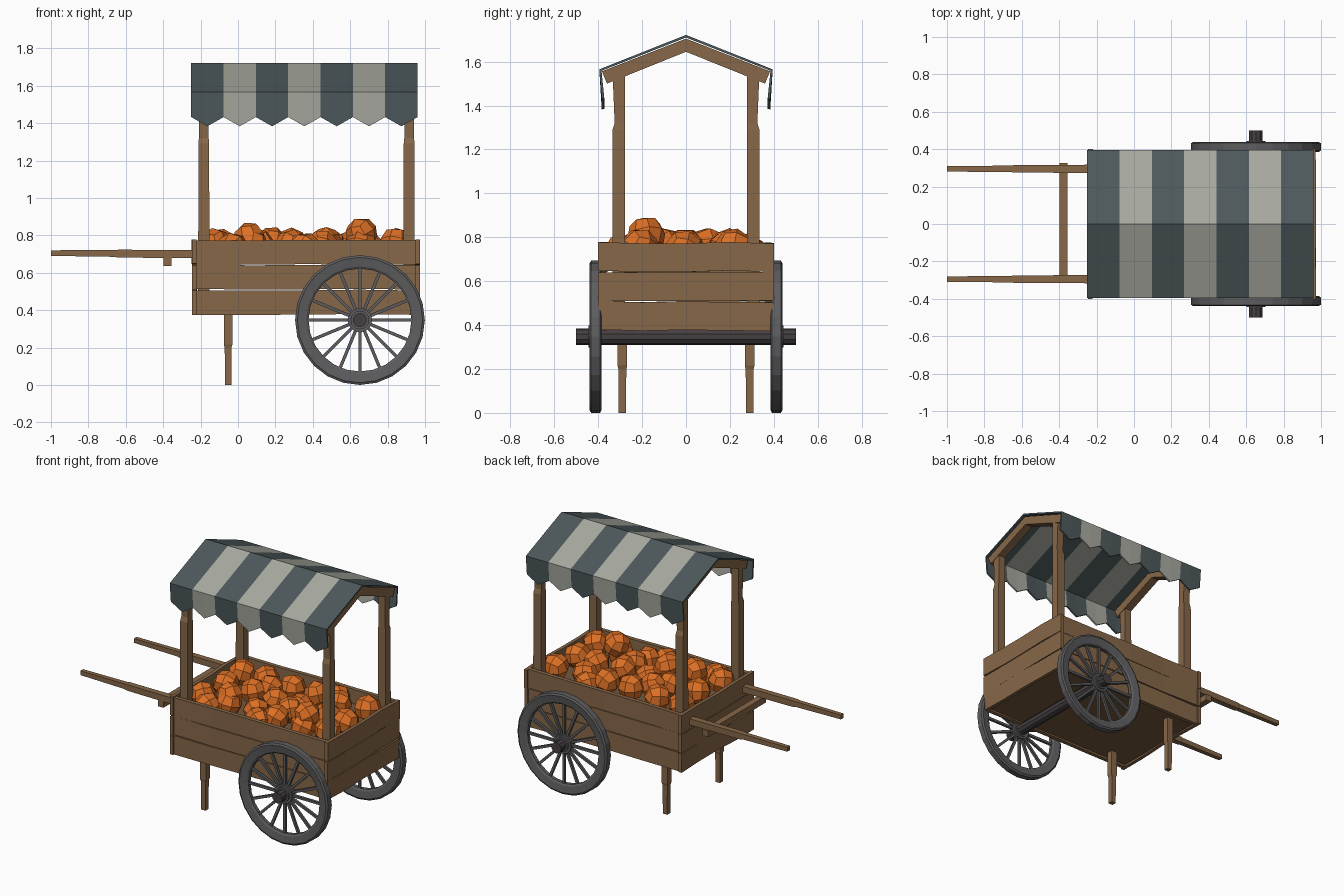
import bpy, bmesh, math, random
from mathutils import Vector, Matrix, Euler

if "Cube" in bpy.data.objects:
    bpy.data.objects.remove(bpy.data.objects["Cube"])

random.seed(4)


def material(name, rgb):
    m = bpy.data.materials.new(name)
    m.diffuse_color = (*rgb, 1)
    m.use_nodes = True
    m.node_tree.nodes["Principled BSDF"].inputs["Base Color"].default_value = m.diffuse_color
    return m


WOOD = material("wood", (0.24, 0.136, 0.065))
FLOOR = material("dark_wood", (0.17, 0.095, 0.045))
IRON = material("iron", (0.11, 0.11, 0.115))
AXLE = material("axle_iron", (0.06, 0.05, 0.054))
SLATE = material("slate_cloth", (0.075, 0.1, 0.107))
PALE = material("pale_cloth", (0.39, 0.40, 0.35))
ORANGE = material("orange", (0.72, 0.16, 0.018))


def finish(name, bm, mats, mirror=False):
    bmesh.ops.recalc_face_normals(bm, faces=bm.faces)
    me = bpy.data.meshes.new(name)
    bm.to_mesh(me)
    bm.free()
    for m in mats:
        me.materials.append(m)
    ob = bpy.data.objects.new(name, me)
    bpy.context.collection.objects.link(ob)
    if mirror:
        mod = ob.modifiers.new("mirror", 'MIRROR')
        mod.use_axis = (False, True, False)
    return ob


def beam(name, axis, stations, mirror=False, mat=WOOD):
    """Rectangular beam along an axis; station = (position, centre u, centre v, half u, half v)."""
    bm = bmesh.new()
    loops = []
    for p, cu, cv, hu, hv in stations:
        loop = []
        for su, sv in ((-1, -1), (1, -1), (1, 1), (-1, 1)):
            co = [cu + su * hu, cv + sv * hv]
            co.insert(axis, p)
            loop.append(bm.verts.new(co))
        loops.append(loop)
    for a, b in zip(loops, loops[1:]):
        for i in range(4):
            j = (i + 1) % 4
            bm.faces.new((a[i], a[j], b[j], b[i]))
    bm.faces.new(loops[0])
    bm.faces.new(loops[-1])
    return finish(name, bm, [mat], mirror)


def plank(name, axis, a, b, u, z, hu, hz, mirror=False):
    """Hand-cut plank whose edges wander slightly."""
    st = []
    for i in range(5):
        st.append((a + (b - a) * i / 4, u + random.uniform(-.003, .003),
                   z + random.uniform(-.004, .004), hu, hz))
    return beam(name, axis, st, mirror)


def cylinder_y(bm, r, y0, y1, n, cx, cz):
    m = Matrix.Translation((cx, (y0 + y1) / 2, cz)) @ Matrix.Rotation(math.pi / 2, 4, 'X')
    bmesh.ops.create_cone(bm, cap_ends=True, segments=n, radius1=r, radius2=r,
                          depth=y1 - y0, matrix=m)


# Crate: three rows of planks on each wall, plus floor and fruit tray
for i in range(3):
    z = 0.442 + i * 0.134
    plank(f"side_plank_{i}", 0, -0.222, 0.948, 0.375, z, 0.014, 0.065, True)
    for label, x in (("left", -0.233), ("right", 0.958)):
        plank(f"{label}_end_plank_{i}", 1, -0.4, 0.4, x + random.uniform(-.003, .003), z, 0.012, 0.065)
beam("crate_floor", 0, [(-0.225, 0, 0.4, 0.365, 0.012), (0.95, 0, 0.4, 0.365, 0.012)], mat=FLOOR)
beam("fruit_tray", 0, [(-0.222, 0, 0.665, 0.362, 0.01), (0.948, 0, 0.665, 0.362, 0.01)], mat=FLOOR)

# Corner posts and rafters
for label, x in (("left", -0.183), ("right", 0.915)):
    beam(f"{label}_posts", 2, [(0.4, x, 0.307, 0.03, 0.029), (1.29, x, 0.307, 0.029, 0.028),
                               (1.32, x, 0.302, 0.026, 0.023), (1.56, x, 0.307, 0.026, 0.028)], True)
    bm = bmesh.new()
    prof = [(0, 1.705), (0.383, 1.556), (0.36, 1.5), (0, 1.645)]
    rows = [[bm.verts.new((x + s * 0.029, y, z)) for y, z in prof] for s in (-1, 1)]
    for r in rows:
        bm.faces.new(r)
    for i in range(3):
        bm.faces.new((rows[0][i], rows[0][i + 1], rows[1][i + 1], rows[1][i]))
    finish(f"{label}_rafters", bm, [WOOD], True)

# Striped awning with pointed valances
bm = bmesh.new()
X0, STEP = -0.25, 1.21 / 14
cols = []
for i in range(15):
    low = 1.383 if i % 2 else 1.432
    prof = [(-0.384, low), (-0.395, 1.565), (0, 1.722), (0.395, 1.565), (0.384, low)]
    cols.append([bm.verts.new((X0 + i * STEP, y, z)) for y, z in prof])
for i in range(14):
    for k in range(4):
        f = bm.faces.new((cols[i][k], cols[i + 1][k], cols[i + 1][k + 1], cols[i][k + 1]))
        f.material_index = (i // 2) % 2
awning = finish("awning", bm, [SLATE, PALE])
awning.data.update()
up = awning.data.polygons[1].normal.z > 0
mod = awning.modifiers.new("thickness", 'SOLIDIFY')
mod.thickness = 0.012
mod.offset = -1 if up else 1

# Handles, crossbar and legs
beam("handles", 0, [(-1, 0.295, 0.705, 0.015, 0.015), (-0.66, 0.295, 0.703, 0.017, 0.018),
                    (-0.64, 0.295, 0.702, 0.02, 0.021), (-0.22, 0.295, 0.7, 0.022, 0.022)], True)
beam("handle_crossbar", 1, [(-0.315, -0.377, 0.658, 0.022, 0.022), (0.325, -0.377, 0.658, 0.022, 0.022)])
beam("legs", 2, [(0, -0.053, 0.29, 0.017, 0.017), (0.2, -0.053, 0.29, 0.018, 0.018),
                 (0.215, -0.053, 0.29, 0.023, 0.022), (0.39, -0.053, 0.29, 0.023, 0.022)], True)

# Wheels: bevelled rim, hub and spokes
CX, R, WY, N = 0.652, 0.347, 0.412, 24
bm = bmesh.new()
rim = [(R, -0.02), (R, 0.02), (R - 0.012, 0.027), (R - 0.06, 0.02), (0.275, 0.012),
       (0.275, -0.012), (R - 0.06, -0.02), (R - 0.012, -0.027)]
rings = []
for i in range(N):
    a = 2 * math.pi * i / N
    rings.append([bm.verts.new((CX + r * math.cos(a), WY + y, R + r * math.sin(a))) for r, y in rim])
for i in range(N):
    a, b = rings[i], rings[(i + 1) % N]
    for k in range(len(rim)):
        j = (k + 1) % len(rim)
        bm.faces.new((a[k], a[j], b[j], b[k]))
finish("wheel_rims", bm, [IRON], True)

bm = bmesh.new()
cylinder_y(bm, 0.066, WY - 0.022, WY + 0.02, 12, CX, R)
cylinder_y(bm, 0.05, WY - 0.028, WY + 0.032, 12, CX, R)
for i in range(16):
    m = (Matrix.Translation((CX, WY, R)) @ Matrix.Rotation(2 * math.pi * i / 16, 4, 'Y')
         @ Matrix.Translation((0, 0, 0.17)) @ Matrix.Diagonal((0.017, 0.017, 0.23, 1)))
    bmesh.ops.create_cube(bm, size=1, matrix=m)
finish("wheel_hubs_and_spokes", bm, [IRON], True)

# Axle
bm = bmesh.new()
cylinder_y(bm, 0.038, -0.5, 0.5, 10, CX, R)
finish("axle", bm, [AXLE])

# Oranges: three staggered rows with a few stacked on top
spots = []
for row, y in enumerate((-0.2, 0.0, 0.2)):
    for c in range(6):
        x = -0.11 + c * 0.19 + (0.03 if row == 1 else 0)
        spots.append((min(x, 0.85) + random.uniform(-.015, .015), y + random.uniform(-.02, .02),
                      0.752 + random.uniform(-.008, .004)))
spots += [(0.66, -0.18, 0.81), (0.06, -0.18, 0.785), (0.47, -0.1, 0.76), (0.18, 0.1, 0.76),
          (-0.03, -0.29, 0.73), (0.57, 0.28, 0.73), (0.36, -0.29, 0.73)]
for i, p in enumerate(spots):
    bm = bmesh.new()
    bmesh.ops.create_cube(bm, size=1)
    bmesh.ops.subdivide_edges(bm, edges=bm.edges[:], cuts=1, use_grid_fill=True)
    rot = Euler((random.uniform(-.4, .4), random.uniform(-.4, .4), random.uniform(0, 3))).to_matrix()
    for v in bm.verts:
        v.co = rot @ (v.co.normalized() * 0.087) + Vector(p)
    finish(f"orange_{i}", bm, [ORANGE])
